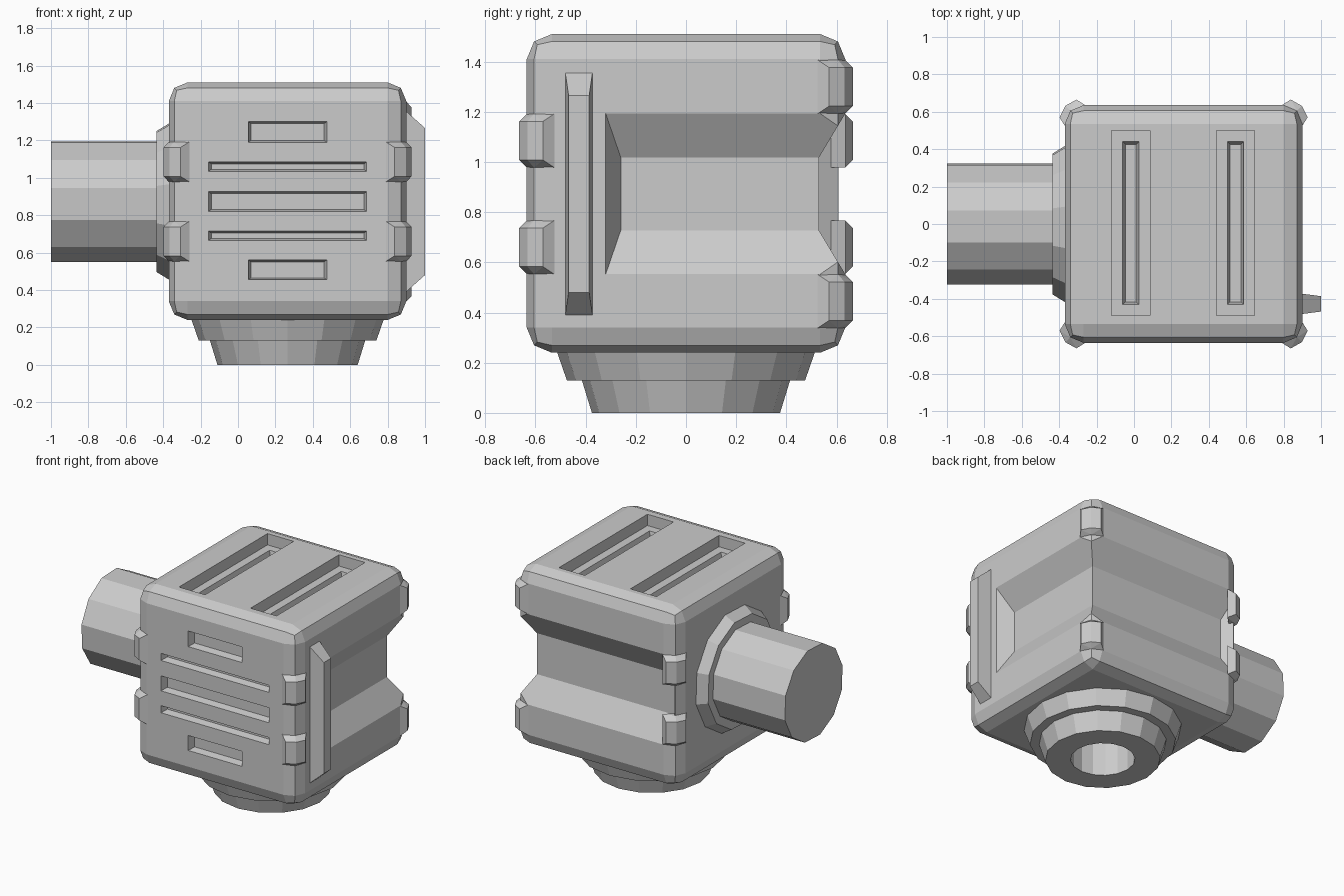
import bpy, bmesh, math
from mathutils import Vector

if "Cube" in bpy.data.objects:
    bpy.data.objects.remove(bpy.data.objects["Cube"], do_unlink=True)

grey = bpy.data.materials.new("plain grey")
grey.use_nodes = True
COLOUR = (0.6, 0.6, 0.6, 1)
grey.diffuse_color = COLOUR
grey.node_tree.nodes["Principled BSDF"].inputs["Base Color"].default_value = COLOUR

CX, PIPE_Z = 0.265, 0.873
X0, X1, Y1 = -0.37, 0.90, 0.635
Z0, Z1 = 0.24, 1.51


def finish(bm, name):
    bmesh.ops.recalc_face_normals(bm, faces=bm.faces)
    mesh = bpy.data.meshes.new(name)
    bm.to_mesh(mesh)
    bm.free()
    mesh.materials.append(grey)
    ob = bpy.data.objects.new(name, mesh)
    bpy.context.collection.objects.link(ob)
    return ob


def hull(name, points):
    bm = bmesh.new()
    for p in points:
        bm.verts.new(p)
    bmesh.ops.convex_hull(bm, input=bm.verts)
    bmesh.ops.dissolve_limit(bm, angle_limit=0.01, verts=bm.verts, edges=bm.edges)
    return finish(bm, name)


def box_points(x, y, z):
    return [(a, b, c) for a in x for b in y for c in z]


def lathe(name, profile, sides, place, turn=0.0, closed=False):
    """Ring of (radius, height) points; place maps (u, v, height) to space."""
    bm = bmesh.new()
    rings = []
    for r, h in profile:
        angles = [math.radians(turn) + math.tau * i / sides for i in range(sides)]
        rings.append([bm.verts.new(place(r * math.cos(a), r * math.sin(a), h)) for a in angles])
    pairs = list(zip(rings, rings[1:]))
    if closed:
        pairs.append((rings[-1], rings[0]))
    else:
        bm.faces.new(rings[0])
        bm.faces.new(rings[-1])
    for a, b in pairs:
        for i in range(sides):
            j = (i + 1) % sides
            bm.faces.new((a[i], a[j], b[j], b[i]))
    return finish(bm, name)


def cut(target, cutter):
    cutter.hide_render = True
    mod = target.modifiers.new("cut", 'BOOLEAN')
    mod.operation = 'DIFFERENCE'
    mod.solver = 'EXACT'
    mod.object = cutter
    bpy.context.view_layer.objects.active = target
    bpy.ops.object.modifier_apply(modifier=mod.name)
    bpy.data.objects.remove(cutter, do_unlink=True)


def upright(u, v, h):
    return (CX + u, v, h)


def sideways(u, v, h):
    return (h, -u, PIPE_Z + v)


# Rounded block
bm = bmesh.new()
bmesh.ops.create_cube(bm, size=1)
for v in bm.verts:
    v.co = (CX + v.co.x * (X1 - X0), v.co.y * 2 * Y1, (Z0 + Z1) / 2 + v.co.z * (Z1 - Z0))
bmesh.ops.bevel(bm, geom=bm.edges[:], offset=0.1, segments=2, profile=0.5, affect='EDGES')
body = finish(bm, "body")

# Sloped channel around the right and back sides
D = 0.105


def channel(surface, depth_axis, outer_end, inner_end, far):
    pts = []
    for t in (-1, 1):
        end = inner_end + (outer_end - inner_end) * (1 + t)
        half = 0.145 + 0.175 * (1 + t)
        for e in (end, far):
            for s in (-1, 1):
                d = surface + D * t
                z = PIPE_Z + s * half
                pts.append((d, e, z) if depth_axis == 'x' else (e, d, z))
    return hull("channel_cutter", pts)


cut(body, channel(X1, 'x', -0.32, -0.26, 1.0))
cut(body, channel(Y1, 'y', -0.35, -0.29, 1.3))

# Front vents, slightly tapered inwards
VENTS = [(0.21, 1.245, 0.055), (0.423, 1.06, 0.025), (0.423, 0.873, 0.053),
         (0.423, 0.69, 0.025), (0.21, 0.508, 0.053)]
for hw, z, hh in VENTS:
    pts = []
    for y, t in ((-Y1 - 0.05, -0.015), (-Y1 + 0.05, 0.015)):
        pts += box_points((CX - hw + t, CX + hw - t), (y,), (z - hh + t * 0.7, z + hh - t * 0.7))
    cut(body, hull("vent_cutter", pts))

# Stepped slots on the top
for x in (-0.017, 0.543):
    cut(body, hull("slot_cutter", box_points((x - 0.102, x + 0.102), (-0.49, 0.5), (Z1 - 0.08, Z1 + 0.1))))
    pts = []
    for z, t in ((Z1 - 0.05, -0.008), (Z1 - 0.14, 0.014)):
        pts += box_points((x - 0.043 + t, x + 0.043 - t), (-0.43 + t, 0.44 - t), (z,))
    cut(body, hull("groove_cutter", pts))

# Socket bore and stepped base
cut(body, lathe("bore_cutter", [(0.21, 0.1), (0.21, 0.5)], 16, upright))
lathe("base_collar", [(0.515, 0.245), (0.475, 0.13), (0.415, 0.13), (0.375, 0), (0.21, 0), (0.21, 0.245)],
      16, upright, closed=True)

# Side pipe and its flange
lathe("side_pipe", [(0.33, -1.0), (0.33, -0.36)], 12, sideways, turn=12.5)
lathe("pipe_flange", [(0.385, -0.437), (0.43, -0.365)], 12, sideways, turn=12.5)

# Raised bar on the right side
bar = []
for x, hy, hz in ((X1 - 0.02, 0.055, 0.495), (X1, 0.054, 0.482), (1.0, 0.041, 0.393)):
    bar += box_points((x,), (-0.427 - hy, -0.427 + hy), (PIPE_Z - hz, PIPE_Z + hz))
hull("side_bar", bar)

# Clips wrapped around the vertical edges
BASE = [(0, 0.11), (0.029, 0.029), (0.11, 0)]
OUTER = [(-0.028, 0.065), (0.003, 0.003), (0.062, -0.03)]
for sx in (-1, 1):
    for sy in (-1, 1):
        heights = (0.445, 1.3) if sx == sy == 1 else (0.66, 1.085)
        for z in heights:
            pts = []
            for shape, half in ((BASE, 0.107), (OUTER, 0.077)):
                for a, b in shape:
                    x = X1 - a if sx > 0 else X0 + a
                    pts += box_points((x,), (sy * (Y1 - b),), (z - half, z + half))
            hull("corner_clip", pts)
